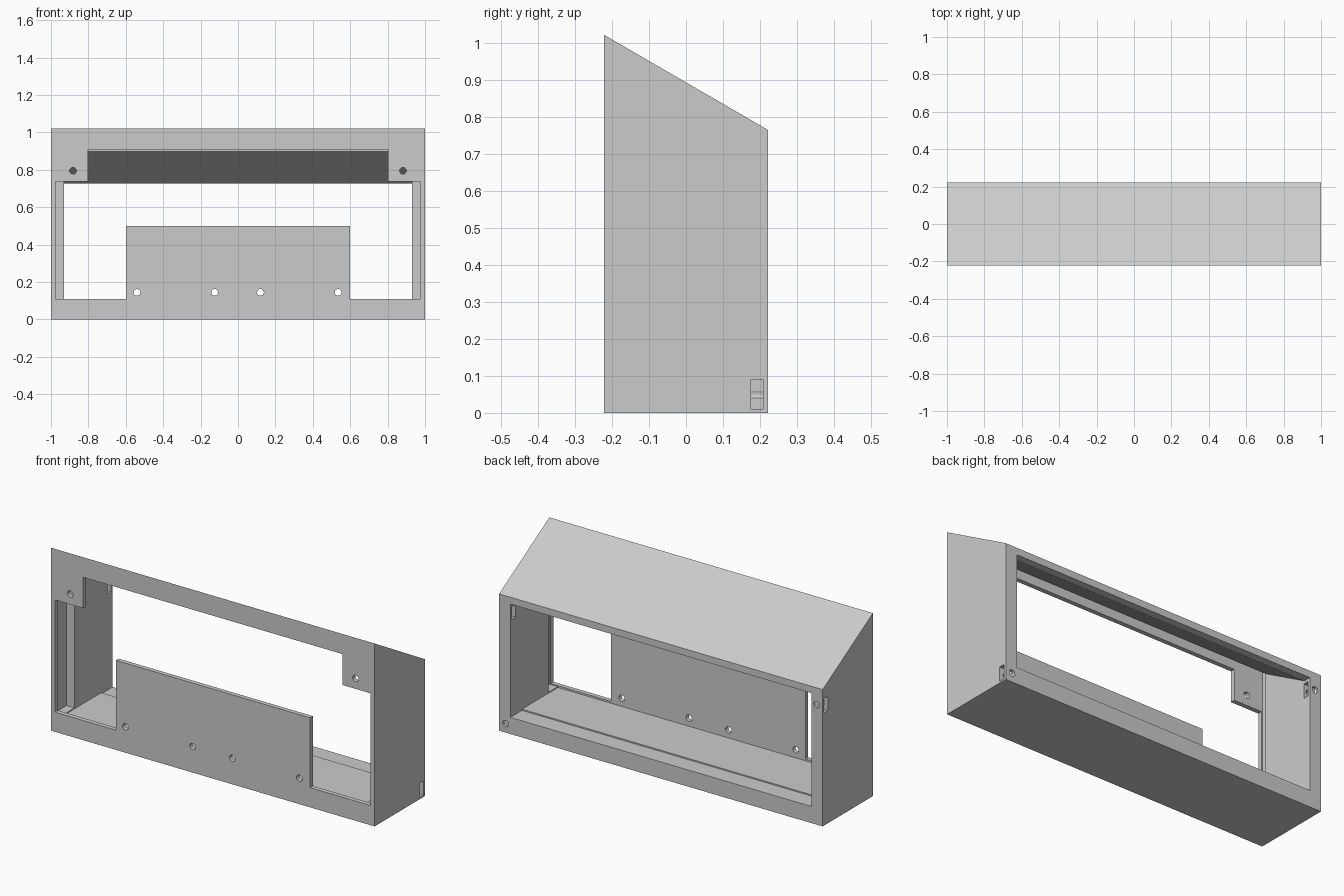
import bpy, bmesh, math
from mathutils import Vector

cube = bpy.data.objects.get("Cube")
if cube:
    bpy.data.objects.remove(cube, do_unlink=True)

grey = bpy.data.materials.new("plain_grey")
grey.use_nodes = True
grey.diffuse_color = (0.6, 0.6, 0.6, 1)
grey.node_tree.nodes["Principled BSDF"].inputs["Base Color"].default_value = (0.6, 0.6, 0.6, 1)

FRONT, BACK = -0.222, 0.222
SLOPE = 0.58


def roof(y, drop=0.0):
    """Height of the sloping roof at depth y, lowered by drop."""
    return 1.022 - SLOPE * (y - FRONT) - drop


def prism(name, profile, axis, lo, hi):
    """Extrude a 2D profile along x (profile is y, z) or along y (profile is x, z)."""
    bm = bmesh.new()

    def point(a, b, t):
        return Vector((t, a, b)) if axis == "x" else Vector((a, t, b))

    face = bm.faces.new([bm.verts.new(point(a, b, lo)) for a, b in profile])
    move = point(0, 0, hi - lo)
    grown = bmesh.ops.extrude_face_region(bm, geom=[face])
    bmesh.ops.translate(bm, vec=move,
                        verts=[v for v in grown["geom"] if isinstance(v, bmesh.types.BMVert)])
    bmesh.ops.recalc_face_normals(bm, faces=bm.faces)
    mesh = bpy.data.meshes.new(name)
    bm.to_mesh(mesh)
    bm.free()
    mesh.materials.append(grey)
    ob = bpy.data.objects.new(name, mesh)
    bpy.context.collection.objects.link(ob)
    return ob


def box(name, x, y, z):
    return prism(name, [(y[0], z[0]), (y[1], z[0]), (y[1], z[1]), (y[0], z[1])], "x", *x)


def hole(name, x, z, lo, hi, r=0.018, n=24):
    ring = [(x + r * math.cos(2 * math.pi * i / n), z + r * math.sin(2 * math.pi * i / n))
            for i in range(n)]
    return prism(name, ring, "y", lo, hi)


# Housing: solid block with a sloping roof
housing = prism("housing", [(FRONT, 0), (BACK, 0), (BACK, roof(BACK)), (FRONT, roof(FRONT))],
                "x", -1, 1)

inner, ledge, flat = -0.197, -0.115, 0.18
cutters = []

# Main cavity, open at the back, with a slightly lower floor at the rear
cutters.append(prism("cavity", [
    (inner, 0.1), (0.12, 0.1), (0.12, 0.093), (0.3, 0.093), (0.3, 0.726),
    (flat, 0.726), (ledge, 0.897), (inner, roof(inner, 0.064))], "x", -0.93, 0.93))

# Wider recess just behind the front wall
cutters.append(prism("front_recess", [
    (inner, 0.105), (ledge, 0.105), (ledge, roof(ledge, 0.03)), (inner, roof(inner, 0.03))],
    "x", -0.98, 0.98))

# Front opening that leaves the centre panel and two upper corner tabs
half = [(0.6, 0.5), (0.6, 0.11), (0.975, 0.11), (0.975, 0.737), (0.802, 0.737), (0.802, 0.91)]
outline = half + [(-x, z) for x, z in reversed(half)]
cutters.append(prism("front_opening", outline, "y", -0.3, -0.16))

# Screw holes in the centre panel and corner tabs
for x in (-0.54, -0.125, 0.12, 0.535):
    cutters.append(hole("panel_hole", x, 0.145, -0.3, -0.15))
for side in (-1, 1):
    cutters.append(hole("tab_hole", side * 0.882, 0.795, -0.3, -0.15))

# Nut slots in the side walls and their screw holes from the back
pocket = (0.176, 0.208)
cutters.append(box("lower_slot", (0.945, 1.1), pocket, (0.01, 0.09)))
cutters.append(box("upper_slot", (-1.1, -0.9), pocket, (0.63, 0.71)))
cutters.append(box("inner_slot", (0.9, 0.985), pocket, (0.635, 0.705)))
cutters.append(hole("lower_screw_hole", 0.96, 0.05, 0.13, 0.3))
cutters.append(hole("upper_screw_hole", -0.963, 0.67, 0.13, 0.3))

# Cut everything out of the housing
bpy.context.view_layer.objects.active = housing
for cutter in cutters:
    mod = housing.modifiers.new("cut", "BOOLEAN")
    mod.operation = "DIFFERENCE"
    mod.solver = "EXACT"
    mod.object = cutter
    bpy.ops.object.modifier_apply(modifier=mod.name)
    bpy.data.objects.remove(cutter, do_unlink=True)
